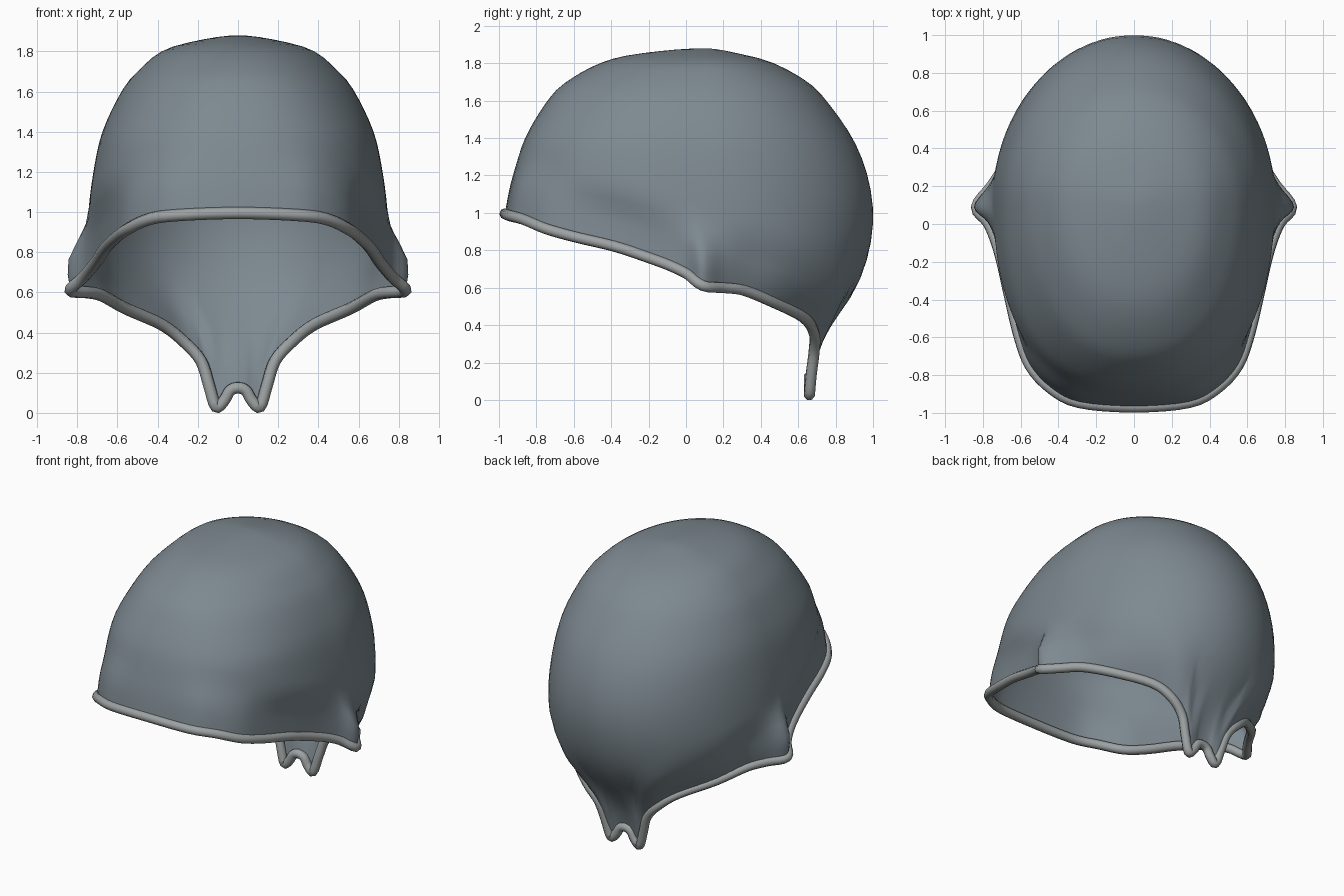
import bpy, bmesh, math
from mathutils import Vector

if "Cube" in bpy.data.objects:
    bpy.data.objects.remove(bpy.data.objects["Cube"])

TOP, CY, ROWS = 1.88, 0.1, 26


def material(name, rgb):
    m = bpy.data.materials.new(name)
    m.diffuse_color = (*rgb, 1)
    m.use_nodes = True
    m.node_tree.nodes["Principled BSDF"].inputs["Base Color"].default_value = m.diffuse_color
    return m


def catmull(p, steps):
    """Smooth curve through p[1] .. p[-2]."""
    out = []
    for a, b, c, d in zip(p, p[1:], p[2:], p[3:]):
        for k in range(steps):
            t = k / steps
            out.append(0.5 * (2 * b + (c - a) * t + (2 * a - 5 * b + 4 * c - d) * t**2
                              + (3 * b - a - 3 * c + d) * t**3))
    return out + [p[-2].copy()]


# Dome profile: height, front reach, back reach, half width
profile = [Vector(v) for v in (
    (1.85, -.36, -.19, -.22), (1.88, 0, 0, 0), (1.85, .36, .19, .22), (1.80, .56, .37, .38),
    (1.70, .74, .55, .50), (1.60, .84, .65, .58), (1.40, .96, .79, .675), (1.20, 1.02, .87, .72),
    (1.00, 1.06, .90, .745), (.80, 1.08, .88, .755), (.60, 1.08, .81, .74), (.43, 1.06, .70, .60),
    (.25, 1.03, .60, .44), (0, 1.0, .54, .32), (-.2, .95, .50, .25))]
dense = catmull(profile, 12)


def radius(theta, z):
    """Distance of the dome from its axis; theta is 0 at the back."""
    row = dense[-1]
    for a, b in zip(dense, dense[1:]):
        if a.x >= z >= b.x:
            row = a.lerp(b, (a.x - z) / max(a.x - b.x, 1e-6))
            break
    _, front, back, width = row
    if width < 1e-5:
        return 0
    s, c = abs(math.sin(theta)), math.cos(theta)
    n, reach = (2.0, back) if c > 0 else (2.0 + 0.45 * min(1, (TOP - z) / 0.5), front)
    return ((s / width)**n + (abs(c) / reach)**n)**(-1 / n)


# Opening edge, right half from the forehead past the ear to the nape
half = [Vector(v) for v in (
    (0, -.968, .995), (.29, -.945, .985), (.44, -.87, .965), (.55, -.75, .915), (.61, -.59, .87),
    (.66, -.38, .82), (.70, -.2, .76), (.735, -.08, .715), (.775, .01, .67), (.835, .09, .61),
    (.755, .2, .6), (.68, .31, .585), (.56, .47, .52), (.38, .63, .44), (.27, .685, .355),
    (.185, .685, .26), (.145, .67, .14), (.11, .66, .03), (.07, .66, .06), (.04, .66, .11), (0, .66, .125))]
mirror = Vector((-1, 1, 1))
right = catmull([half[1] * mirror] + half + [half[-2] * mirror], 4)
edge = right + [p * mirror for p in right[-2:0:-1]]

# Cap shell: one column of faces rising from every edge point to the crown
bm = bmesh.new()
crown = bm.verts.new((0, CY, TOP))
columns = []
for p in edge:
    theta = math.atan2(p.x, p.y - CY)
    extra = math.hypot(p.x, p.y - CY) - radius(theta, p.z)
    col = []
    for i in range(ROWS):
        z = p.z + (TOP - p.z) * math.sin(math.pi / 2 * i / ROWS)
        f = min(1, max(0, (z - p.z - .13) / .22))       # ear flare fades upward
        r = radius(theta, z) + extra * (1 - f * f * (3 - 2 * f))
        col.append(bm.verts.new((r * math.sin(theta), CY + r * math.cos(theta), z)))
    columns.append(col)
for a, b in zip(columns, columns[1:] + columns[:1]):
    for i in range(ROWS - 1):
        bm.faces.new((a[i], b[i], b[i + 1], a[i + 1]))
    bm.faces.new((a[-1], b[-1], crown))
for f in bm.faces:
    f.smooth = True
bm.normal_update()
if sum(f.normal.dot(f.calc_center_median() - Vector((0, CY, 0.9))) for f in bm.faces) < 0:
    bmesh.ops.reverse_faces(bm, faces=bm.faces)
mesh = bpy.data.meshes.new("cap_shell")
bm.to_mesh(mesh)
bm.free()
mesh.materials.append(material("slate_grey", (.205, .25, .28)))
bpy.context.collection.objects.link(bpy.data.objects.new("cap_shell", mesh))

# Rolled rim along the opening
curve = bpy.data.curves.new("rolled_rim", 'CURVE')
curve.dimensions = '3D'
curve.bevel_depth = 0.03
curve.bevel_resolution = 2
spline = curve.splines.new('POLY')
spline.points.add(len(edge) - 1)
for pt, p in zip(spline.points, edge):
    pt.co = (*p, 1)
spline.use_cyclic_u = True
spline.use_smooth = True
curve.materials.append(material("light_grey", (.34, .36, .36)))
rim = bpy.data.objects.new("rolled_rim", curve)
bpy.context.collection.objects.link(rim)
bpy.context.view_layer.objects.active = rim
rim.select_set(True)
bpy.ops.object.convert(target='MESH')
